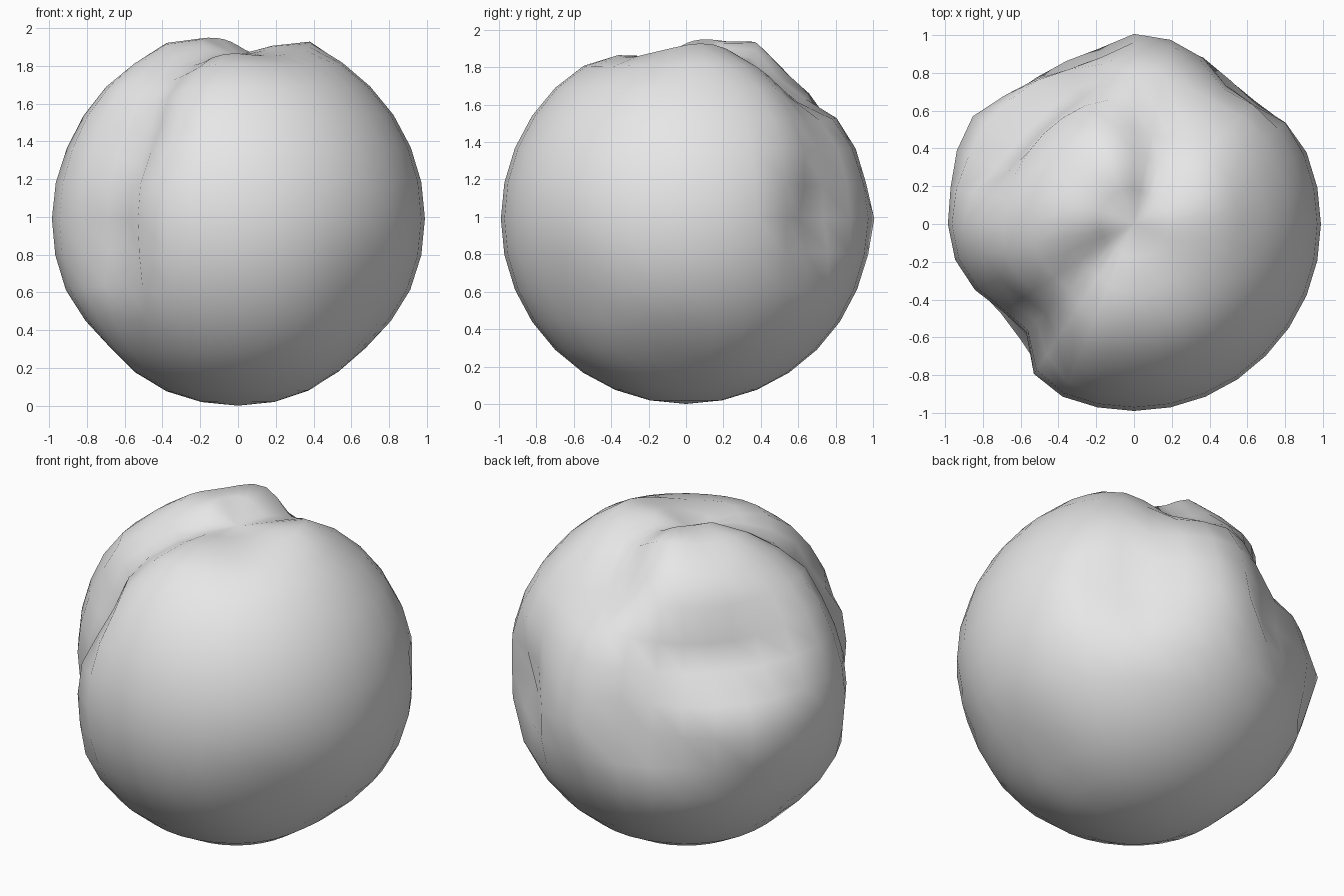
import bpy, bmesh, math
from mathutils import Vector

cube = bpy.data.objects.get("Cube")
if cube:
    bpy.data.objects.remove(cube)

mat = bpy.data.materials.new("light_grey")
mat.use_nodes = True
grey = (0.8, 0.8, 0.8, 1)
mat.diffuse_color = grey
mat.node_tree.nodes["Principled BSDF"].inputs["Base Color"].default_value = grey

RADIUS = 0.99
AXIS = Vector((-1, 1, 0)).normalized()   # direction the dented cap faces
SIDE = Vector((1, 1, 0)).normalized()

# Groove round the cap: angle about the axis, angle from the axis, depth, width on the cap side
GROOVE = [(0, 88, 0.14, 18), (25, 80, 0.06, 15), (55, 78, 0.06, 12), (90, 90, 0.11, 10),
          (130, 90, 0.11, 13), (152, 92, 0.21, 22), (168, 89, 0.18, 23), (188, 88, 0.19, 22),
          (210, 84, 0.04, 18), (235, 84, 0, 15), (337, 86, 0, 15), (360, 88, 0.14, 18)]


def groove(around, polar):
    for low, high in zip(GROOVE, GROOVE[1:]):
        if low[0] <= around <= high[0]:
            f = (around - low[0]) / (high[0] - low[0])
            f = f * f * (3 - 2 * f)
            centre, depth, cap_width = (a + (b - a) * f for a, b in zip(low[1:], high[1:]))
            off = polar - centre
            width = 10 if off > 0 else cap_width
            return -depth * math.exp(-(off / width) ** 2)
    return 0


def cap_dir(side, elev):
    return (AXIS + SIDE * side).normalized() + Vector((0, 0, math.tan(math.radians(elev))))


# Local dents and bumps: direction, height, angular width
blobs = [(cap_dir(s, 27), -0.15, 13) for s in (-0.35, 0, 0.35)]
blobs += [(cap_dir(s, -4), -0.065, 10) for s in (-0.1, 0.25)]
blobs += [
    (cap_dir(0.58, 3), -0.11, 12),
    (Vector((0.02, 1, 0)), 0.04, 9),
    (Vector((-0.84, 0.55, 0)), 0.08, 11),
    (Vector((0.08, 0.62, 0.75)), -0.11, 12),
    (Vector((-0.08, 0.33, 0.93)), 0.05, 9),
    (Vector((-0.27, 0.02, 0.93)), 0.04, 9),
    (Vector((0.38, 0.08, 0.92)), 0.03, 9),
    (Vector((0.12, -0.22, 0.85)), -0.07, 13),
    (Vector((-0.7, 0, -0.66)), -0.03, 13),
    (Vector((0.65, -0.08, -0.7)), -0.035, 16),
    (Vector((0.6, -0.55, -0.35)), -0.03, 15),
]


def height(d):
    polar = math.degrees(d.angle(AXIS))
    around = math.degrees(math.atan2(d.z, d.dot(SIDE))) % 360
    h = groove(around, polar)
    for direction, amount, width in blobs:
        h += amount * math.exp(-(math.degrees(d.angle(direction)) / width) ** 2)
    return h


# Dented ball
bm = bmesh.new()
bmesh.ops.create_uvsphere(bm, u_segments=32, v_segments=16, radius=1)
for v in bm.verts:
    d = v.co.normalized()
    v.co = d * (RADIUS + height(d)) + Vector((0, 0, RADIUS))
for f in bm.faces:
    f.smooth = True
low = min(v.co.z for v in bm.verts)
bmesh.ops.translate(bm, verts=bm.verts, vec=(0, 0, -low))
mesh = bpy.data.meshes.new("dented_ball")
bm.to_mesh(mesh)
bm.free()
mesh.materials.append(mat)
ball = bpy.data.objects.new("dented_ball", mesh)
bpy.context.collection.objects.link(ball)
